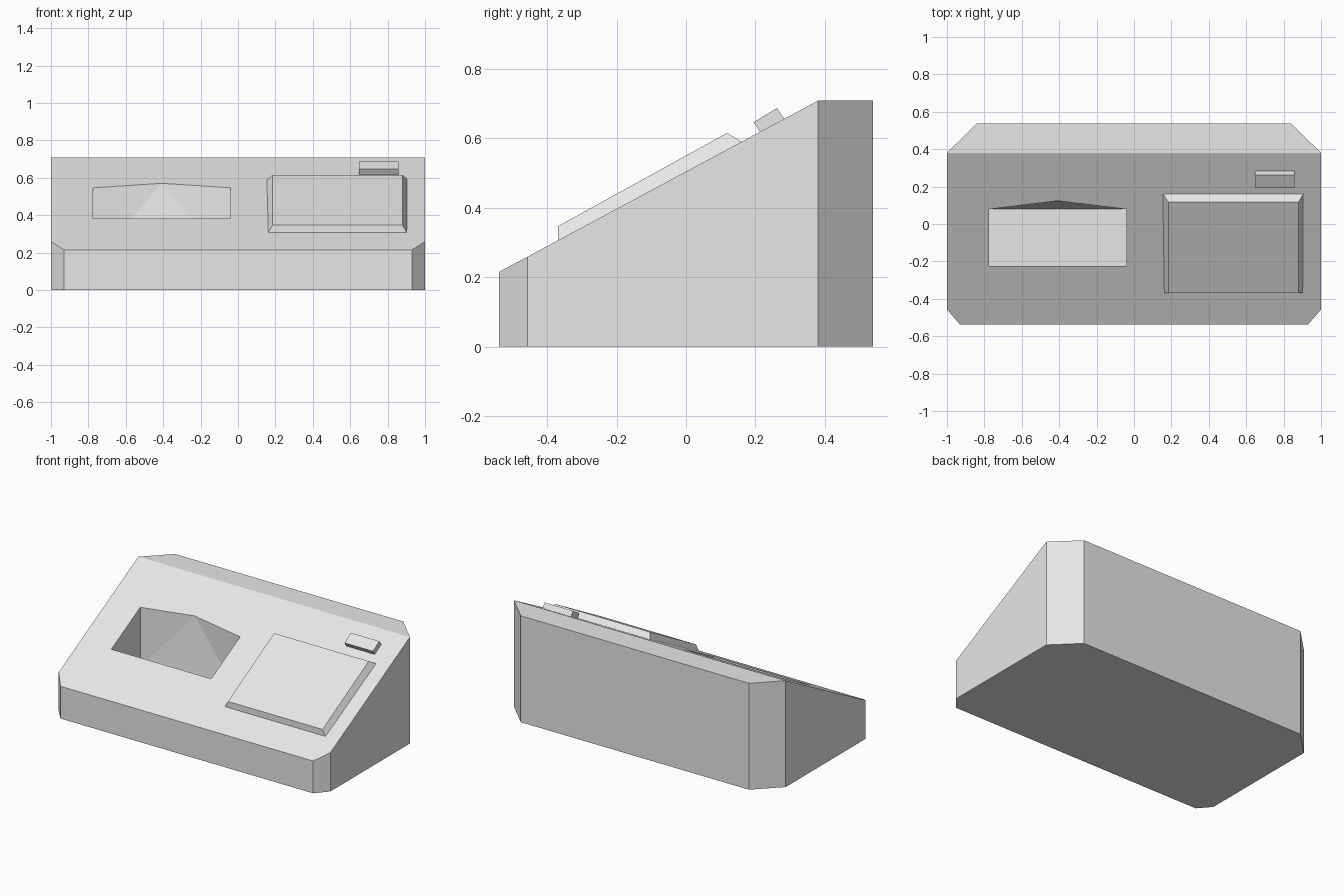
import bpy
import bmesh

cube = bpy.data.objects.get("Cube")
if cube:
    bpy.data.objects.remove(cube, do_unlink=True)

grey = bpy.data.materials.new("light_grey")
grey.use_nodes = True
grey.diffuse_color = (0.8, 0.8, 0.8, 1)
grey.node_tree.nodes["Principled BSDF"].inputs["Base Color"].default_value = grey.diffuse_color

FRONT_Y, RIDGE_Y, BACK_Y = -0.538, 0.38, 0.538
FRONT_Z, TOP_Z = 0.215, 0.708


def slope_z(y):
    """Height of the sloping console face, level behind the ridge."""
    t = (y - FRONT_Y) / (RIDGE_Y - FRONT_Y)
    return FRONT_Z + (TOP_Z - FRONT_Z) * min(t, 1)


def solid(name, points):
    """Convex flat-faced solid around the given points."""
    bm = bmesh.new()
    for p in points:
        bm.verts.new(p)
    bmesh.ops.convex_hull(bm, input=bm.verts)
    bmesh.ops.dissolve_limit(bm, angle_limit=0.005, verts=bm.verts, edges=bm.edges)
    bmesh.ops.recalc_face_normals(bm, faces=bm.faces)
    mesh = bpy.data.meshes.new(name)
    bm.to_mesh(mesh)
    bm.free()
    mesh.materials.append(grey)
    obj = bpy.data.objects.new(name, mesh)
    bpy.context.collection.objects.link(obj)
    return obj


# Wedge-shaped housing with clipped corners
outline = [(s * x, y) for s in (-1, 1)
           for x, y in ((0.93, FRONT_Y), (1, -0.457), (1, RIDGE_Y), (0.84, BACK_Y))]
housing = solid("housing", [(x, y, z) for x, y in outline for z in (0, slope_z(y))])

# Recessed tray: level floor, upright sides and a pointed, leaning back wall
left, right, near, far = -0.775, -0.04, -0.225, 0.079
peak_x, peak_y = (left + right) / 2, 0.124
corners = [(x, y) for x in (left, right) for y in (near, far)]
tray = solid("tray_cutter",
             [(x, y, z) for x, y in corners for z in (0.145, 0.9)]
             + [(peak_x, peak_y, z) for z in (slope_z(peak_y), 0.9)])
tray.hide_render = True
cut = housing.modifiers.new("tray_recess", "BOOLEAN")
cut.operation = "DIFFERENCE"
cut.solver = "EXACT"
cut.object = tray
bpy.context.view_layer.objects.active = housing
bpy.ops.object.modifier_apply(modifier=cut.name)
bpy.data.objects.remove(tray, do_unlink=True)

# Raised screen with bevelled sides and back
screen_rim = [(0.157, -0.368, 0.297), (0.907, -0.368, 0.297),
              (0.152, 0.164, 0.588), (0.907, 0.164, 0.588)]
screen_top = [(x, y, z) for x in (0.184, 0.88)
              for y, z in ((-0.368, 0.347), (0.118, 0.615))]
solid("screen", screen_rim + screen_top)

# Small button standing square to the slope
button_profile = [(0.195, 0.646), (0.262, 0.687), (0.285, 0.653), (0.214, 0.616)]
solid("button", [(x, y, z) for x in (0.648, 0.857) for y, z in button_profile])
